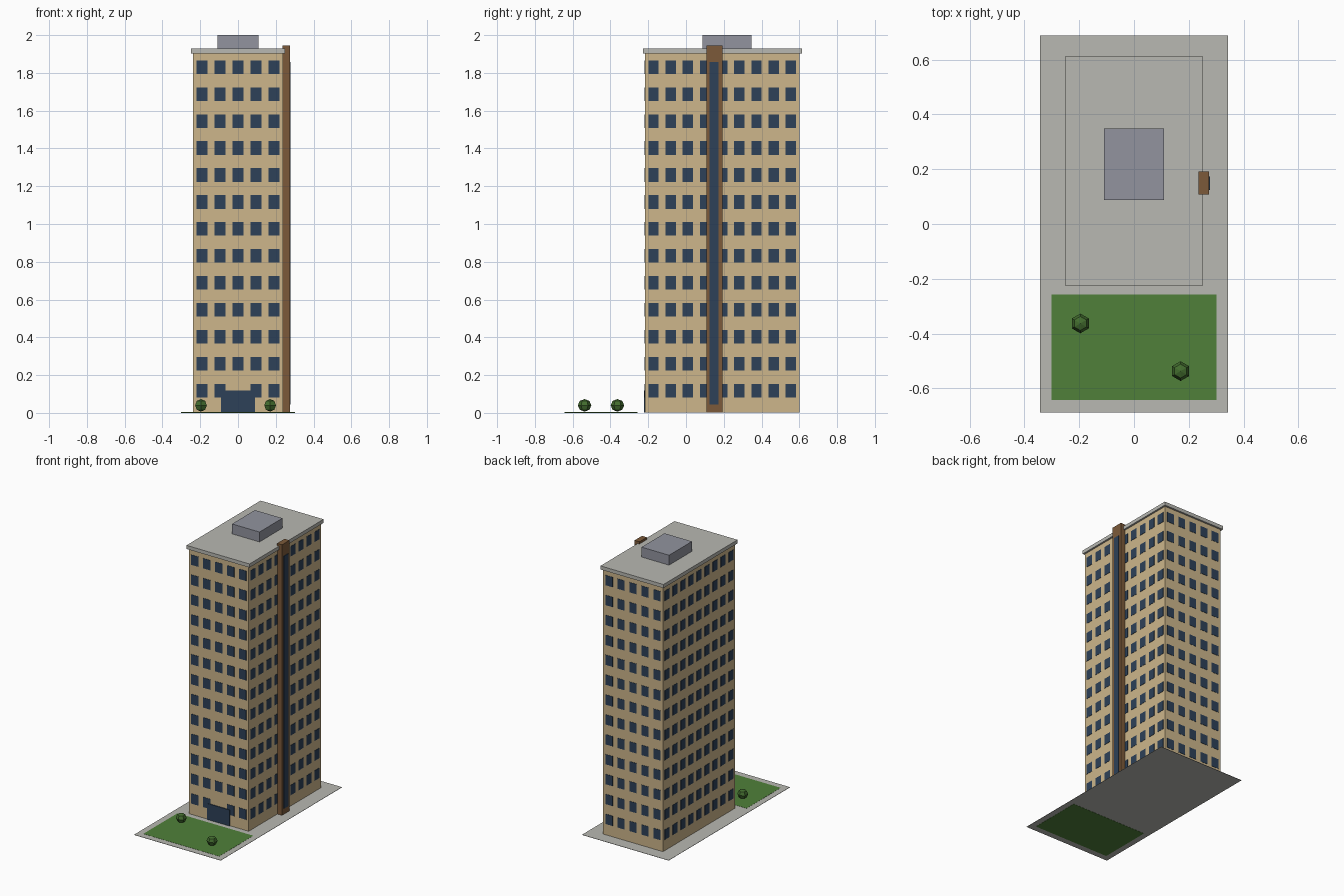
import bpy, bmesh
from mathutils import Matrix, Vector

if "Cube" in bpy.data.objects:
    bpy.data.objects.remove(bpy.data.objects["Cube"], do_unlink=True)


def material(name, srgb):
    mat = bpy.data.materials.new(name)
    colour = [(c / 255 / 12.92 if c < 10.3 else ((c / 255 + 0.055) / 1.055) ** 2.4) for c in srgb]
    mat.use_nodes = True
    mat.diffuse_color = (*colour, 1)
    mat.node_tree.nodes["Principled BSDF"].inputs["Base Color"].default_value = (*colour, 1)
    return mat


wall = material("sand wall", (205, 182, 139))
glass = material("dark blue glass", (45, 65, 88))
concrete = material("pale concrete", (184, 184, 178))
brown = material("brown cladding", (124, 90, 58))
plant = material("grey plant room", (146, 148, 159))
lawn = material("lawn green", (80, 128, 58))
leaf = material("bush green", (66, 108, 46))


def finish(name, bm, mat):
    mesh = bpy.data.meshes.new(name)
    bm.to_mesh(mesh)
    bm.free()
    mesh.materials.append(mat)
    obj = bpy.data.objects.new(name, mesh)
    bpy.context.collection.objects.link(obj)
    return obj


def add_box(bm, low, high):
    low, high = Vector(low), Vector(high)
    place = Matrix.Translation((low + high) / 2) @ Matrix.Diagonal((*(high - low), 1))
    bmesh.ops.create_cube(bm, size=1, matrix=place)


def box(name, low, high, mat):
    bm = bmesh.new()
    add_box(bm, low, high)
    return finish(name, bm, mat)


# Tower footprint
HALF_X, FRONT, BACK = 0.237, -0.217, 0.6
MID_Y = (FRONT + BACK) / 2
FLOORS, FLOOR_STEP, FIRST_FLOOR = 13, 0.1428, 0.117
WINDOW_H, PROUD = 0.072, 0.002

# Site: the lawn is let right through the paving
box("paving", (-0.344, -0.688, 0.001), (0.344, 0.688, 0.003), concrete)
box("lawn", (-0.301, -0.643, 0), (0.301, -0.257, 0.004), lawn)

# Tower, roof slab and rooftop plant room
box("tower_body", (-HALF_X, FRONT, 0.002), (HALF_X, BACK, 1.905), wall)
box("roof_slab", (-0.25, -0.227, 1.903), (0.25, 0.613, 1.929), concrete)
box("plant_room", (-0.109, 0.088, 1.929), (0.109, 0.348, 2), plant)

# Stair strip on the left side
box("stair_fin", (HALF_X - 0.002, 0.108, 0.002), (0.274, 0.192, 1.945), brown)
box("stair_glazing", (0.27, 0.125, 0.045), (0.278, 0.173, 1.857), glass)

# Entrance
box("entrance_door", (-0.09, FRONT - 0.006, 0.003), (0.09, FRONT + 0.002, 0.118), glass)


def window_wall(name, along_x, centre, face, columns, pitch):
    """Grid of window plates on one wall."""
    bm = bmesh.new()
    half = pitch * 0.3
    for row in range(FLOORS):
        z = FIRST_FLOOR + row * FLOOR_STEP
        for col in range(columns):
            if name == "front_windows" and row == 0 and col == columns // 2:
                continue
            u = centre + (col - (columns - 1) / 2) * pitch
            low, high = (u - half, face - PROUD), (u + half, face + PROUD)
            if not along_x:
                low, high = low[::-1], high[::-1]
            add_box(bm, (*low, z - WINDOW_H / 2), (*high, z + WINDOW_H / 2))
    finish(name, bm, glass)


window_wall("front_windows", True, 0, FRONT, 5, 0.095)
window_wall("back_windows", True, 0, BACK, 5, 0.095)
window_wall("left_windows", False, MID_Y, HALF_X, 9, 0.0908)
window_wall("right_windows", False, MID_Y, -HALF_X, 9, 0.0908)

# Low-poly bushes
for name, x, y in (("right_bush", -0.196, -0.363), ("left_bush", 0.17, -0.537)):
    bm = bmesh.new()
    place = Matrix.Translation((x, y, 0.04)) @ Matrix.Diagonal((1, 1, 0.92, 1))
    bmesh.ops.create_uvsphere(bm, u_segments=6, v_segments=4, radius=0.036, matrix=place)
    finish(name, bm, leaf)
